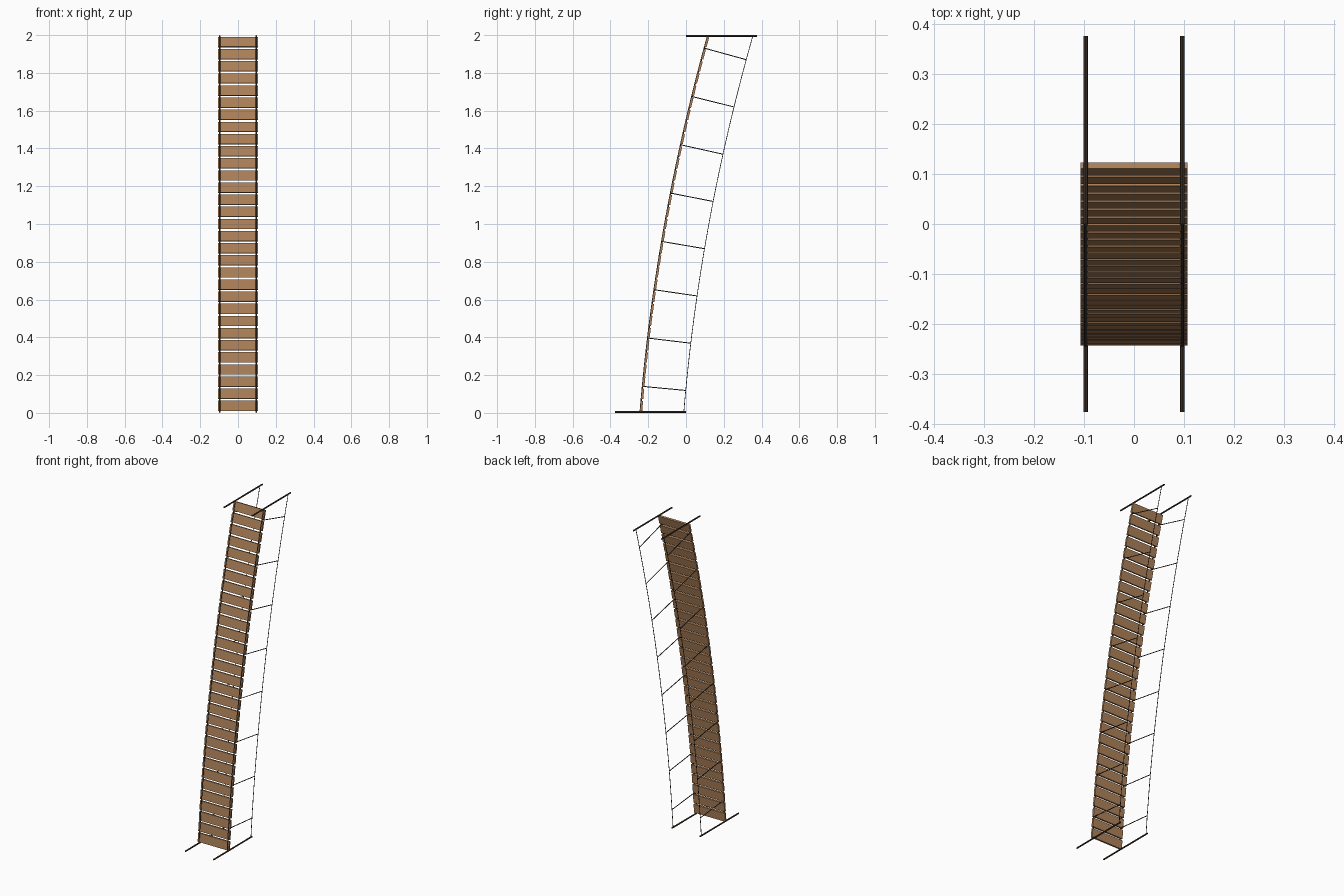
import bpy, bmesh, math
from mathutils import Vector, Matrix

if "Cube" in bpy.data.objects:
    bpy.data.objects.remove(bpy.data.objects["Cube"])


def material(name, rgb):
    m = bpy.data.materials.new(name)
    m.diffuse_color = (*rgb, 1)
    m.use_nodes = True
    m.node_tree.nodes["Principled BSDF"].inputs["Base Color"].default_value = m.diffuse_color
    return m


WOOD = material("plank_wood", (0.42, 0.22, 0.10))
POST = material("post_wood", (0.06, 0.04, 0.025))
ROPE = material("rope_fibre", (0.05, 0.035, 0.025))


# sagging curves of the walkway and the hand rail, y as a function of z
def deck(z):
    return -0.2385 + 0.0817 * z + 0.0488 * z * z


def rail(z):
    return -0.012 + 0.0825 * z + 0.0505 * z * z


def slope(z):
    return 0.0817 + 0.0976 * z


def finish(name, bm, mat):
    me = bpy.data.meshes.new(name)
    bm.to_mesh(me)
    bm.free()
    me.materials.append(mat)
    ob = bpy.data.objects.new(name, me)
    bpy.context.collection.objects.link(ob)
    return ob


def rod(bm, a, b, r, sides):
    a, b = Vector(a), Vector(b)
    d = b - a
    rot = d.to_track_quat('Z', 'Y').to_matrix().to_4x4()
    bmesh.ops.create_cone(bm, cap_ends=True, segments=sides, radius1=r, radius2=r,
                          depth=d.length, matrix=Matrix.Translation((a + b) / 2) @ rot)


def rope(name, pts, r):
    cu = bpy.data.curves.new(name, 'CURVE')
    cu.dimensions = '3D'
    cu.bevel_depth = r
    cu.bevel_resolution = 1
    cu.use_fill_caps = True
    sp = cu.splines.new('POLY')
    sp.points.add(len(pts) - 1)
    for p, co in zip(sp.points, pts):
        p.co = (*co, 1)
    cu.materials.append(ROPE)
    ob = bpy.data.objects.new(name, cu)
    bpy.context.collection.objects.link(ob)


# planks, each tilted to follow the walkway curve
bm = bmesh.new()
N = 31
for i in range(N):
    z = 0.037 + i * (1.963 - 0.037) / (N - 1)
    m = (Matrix.Translation((0, deck(z), z))
         @ Matrix.Rotation(-math.atan(slope(z)), 4, 'X')
         @ Matrix.Diagonal((0.214, 0.012, 0.054, 1)))
    bmesh.ops.create_cube(bm, size=1, matrix=m)
finish("planks", bm, WOOD)

SX = 0.097
for side, s in (("left", -SX), ("right", SX)):
    # end posts
    for end, y0, y1, z in (("lower", -0.377, 0.0, 0.0045), ("upper", 0.0, 0.377, 1.9955)):
        bm = bmesh.new()
        rod(bm, (s, y0, z), (s, y1, z), 0.0045, 8)
        finish(f"{end}_{side}_post", bm, POST)

    # walkway rope and hand rail rope
    zs = [0.004 + 1.992 * i / 24 for i in range(25)]
    rope(f"{side}_deck_rope", [(s, deck(z) - 0.004, z) for z in zs], 0.0045)
    rope(f"{side}_hand_rope", [(s, rail(z), z) for z in zs], 0.002)

    # hangers between walkway and hand rail
    bm = bmesh.new()
    for i in range(8):
        z = 0.14 + 0.2557 * i
        zr = z - 0.222 * slope(z)
        rod(bm, (s, deck(z), z), (s, rail(zr), zr), 0.0025, 6)
    finish(f"{side}_hangers", bm, ROPE)
